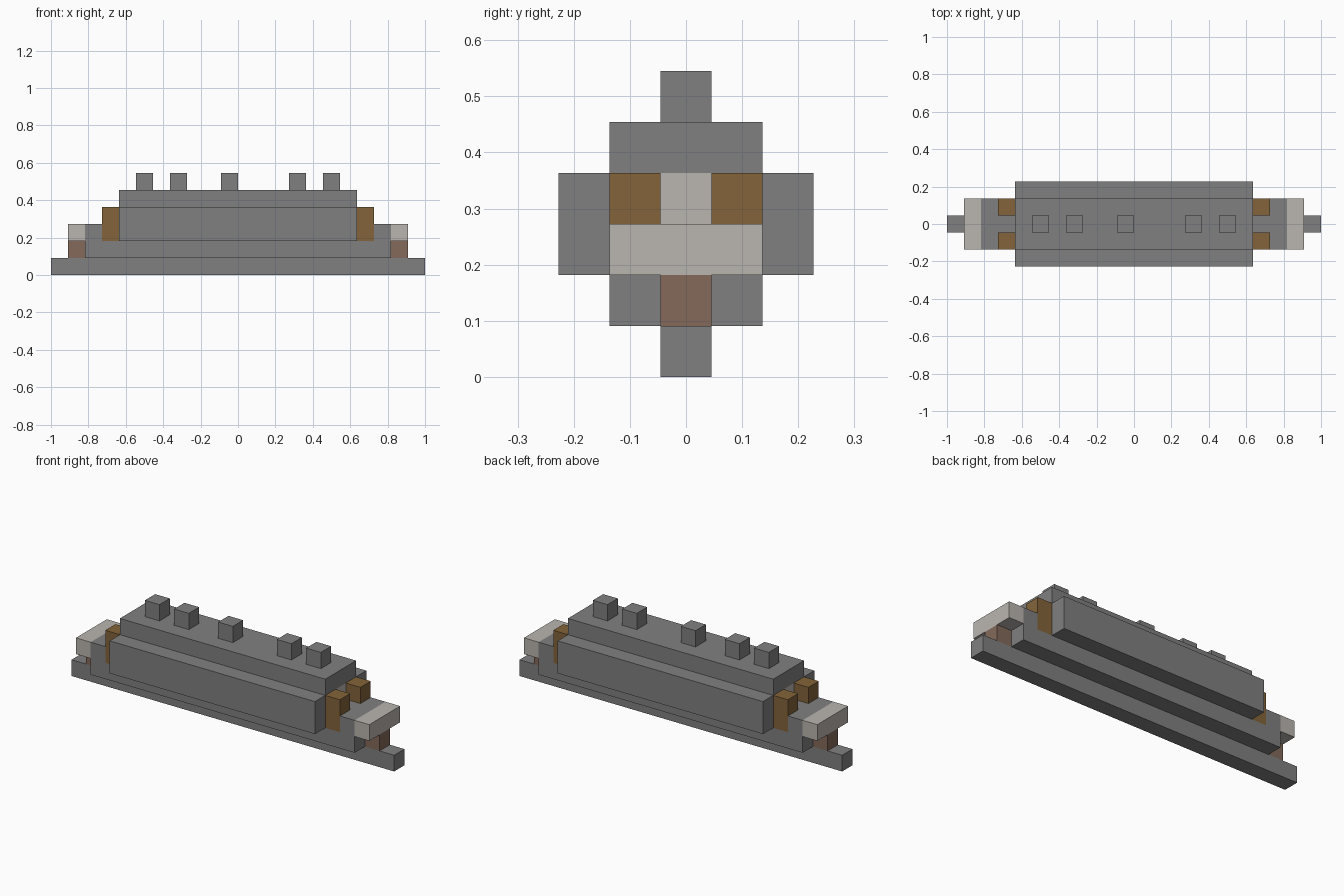
import bpy

U = 1 / 11  # one building block

cube = bpy.data.objects.get("Cube")
if cube:
    bpy.data.objects.remove(cube, do_unlink=True)


def material(name, rgb):
    mat = bpy.data.materials.new(name)
    mat.use_nodes = True
    colour = (*rgb, 1)
    mat.diffuse_color = colour
    mat.node_tree.nodes["Principled BSDF"].inputs["Base Color"].default_value = colour
    return mat


GREY = material("stone grey", (0.216, 0.216, 0.216))
PALE = material("pale stone", (0.49, 0.46, 0.43))
TAN = material("tan wood", (0.227, 0.127, 0.042))
BROWN = material("dusty brown", (0.227, 0.144, 0.102))


def box(name, x, y, z, mat):
    """Box spanning the given (low, high) ranges, in block units."""
    spans = [(min(s), max(s)) for s in (x, y, z)]
    bpy.ops.mesh.primitive_cube_add(size=1, location=[(a + b) / 2 * U for a, b in spans])
    obj = bpy.context.object
    obj.name = name
    obj.scale = [(b - a) * U for a, b in spans]
    bpy.ops.object.transform_apply(location=False, rotation=False, scale=True)
    obj.data.materials.append(mat)
    return obj


CORE = (-0.5, 0.5)
WIDE = (-1.5, 1.5)

# Keel, lower hull, central spine and upper deck
box("keel", (-11, 11), CORE, (0, 1), GREY)
box("lower_hull", (-9, 9), WIDE, (1, 2), GREY)
box("spine", (-8, 8), CORE, (2, 3), GREY)
box("inner_beam", (-7, 7), CORE, (3, 4), PALE)
box("upper_deck", (-7, 7), WIDE, (4, 5), GREY)

# Thick side walls
for side, s in (("left", 1), ("right", -1)):
    box(f"{side}_wall", (-7, 7), (0.5 * s, 2.5 * s), (2, 4), GREY)

# Matching ends
for end, e in (("left", 1), ("right", -1)):
    box(f"{end}_ledge", (8 * e, 9 * e), WIDE, (2, 3), GREY)
    box(f"{end}_end_slab", (9 * e, 10 * e), WIDE, (2, 3), PALE)
    box(f"{end}_end_bracket", (9 * e, 10 * e), CORE, (1, 2), BROWN)
    for side, s in (("front", -1), ("back", 1)):
        box(f"{end}_{side}_post", (7 * e, 8 * e), (0.5 * s, 1.5 * s), (2, 4), TAN)

# Row of studs along the deck
for i, x in enumerate((-6, -4, -1, 3, 5), 1):
    box(f"deck_stud_{i}", (x, x + 1), CORE, (5, 6), GREY)
